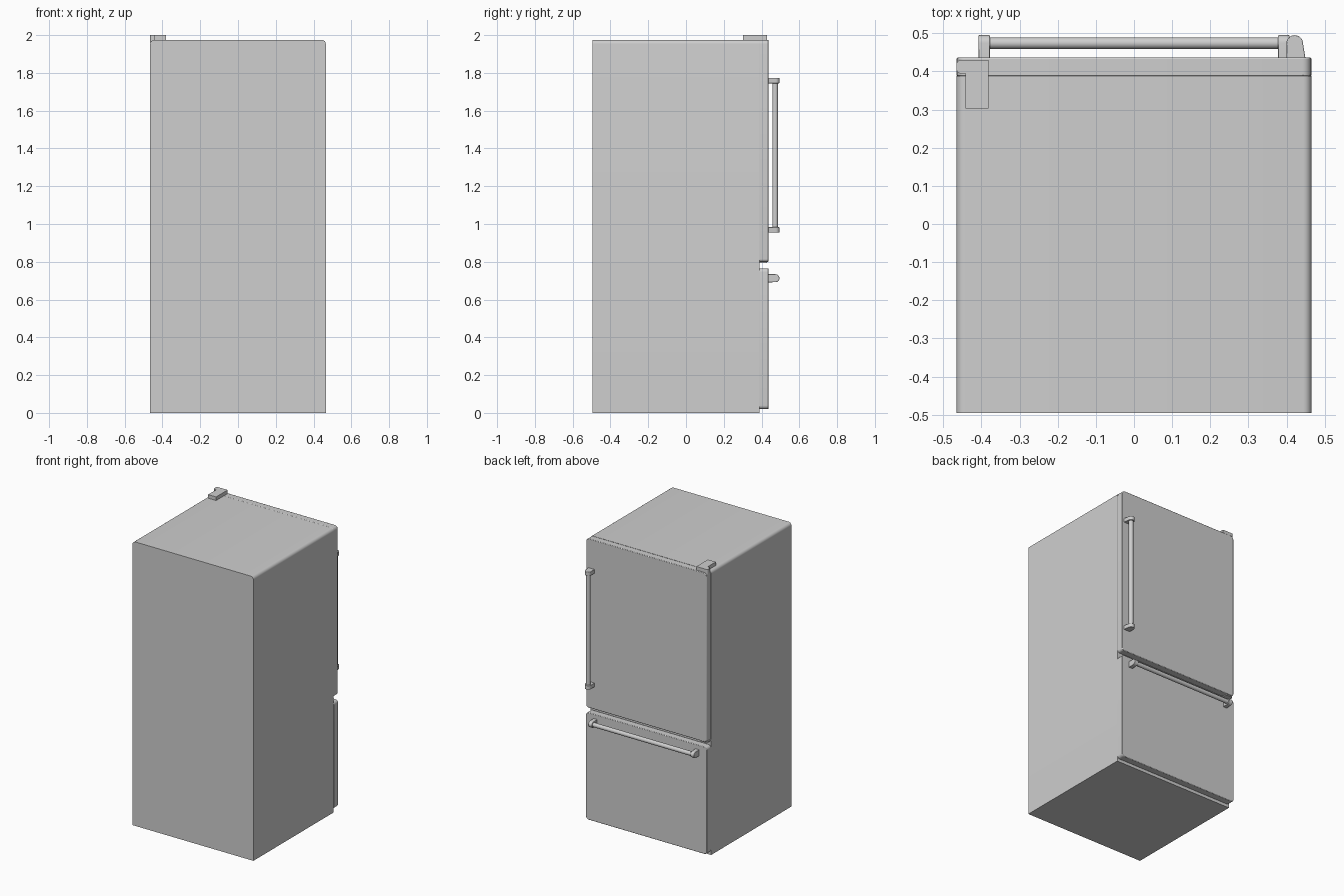
import bpy, bmesh, math
from mathutils import Vector

if "Cube" in bpy.data.objects:
    bpy.data.objects.remove(bpy.data.objects["Cube"])

steel = bpy.data.materials.new("light grey steel")
steel.diffuse_color = (0.62, 0.62, 0.62, 1)
steel.use_nodes = True
steel.node_tree.nodes["Principled BSDF"].inputs["Base Color"].default_value = steel.diffuse_color


def rounded(x0, x1, z0, z1, radii, n=6):
    """Outline of a rectangle, radii for corners: low-left, low-right, top-right, top-left."""
    pts = []
    corners = [(x0, z0, 1, 1, 180), (x1, z0, -1, 1, 270), (x1, z1, -1, -1, 0), (x0, z1, 1, -1, 90)]
    for (x, z, sx, sz, a0), r in zip(corners, radii):
        if r == 0:
            pts.append((x, z))
            continue
        for i in range(n + 1):
            a = math.radians(a0 + 90 * i / n)
            pts.append((x + sx * r + r * math.cos(a), z + sz * r + r * math.sin(a)))
    return pts


def prism(name, outline, place, lo, hi, bevel=0):
    """Extrude a 2D outline from lo to hi; place maps (u, v, w) to a point."""
    bm = bmesh.new()
    a = [bm.verts.new(place(u, v, lo)) for u, v in outline]
    b = [bm.verts.new(place(u, v, hi)) for u, v in outline]
    bm.faces.new(a)
    bm.faces.new(b[::-1])
    for i in range(len(a)):
        j = (i + 1) % len(a)
        bm.faces.new((a[i], b[i], b[j], a[j]))
    bmesh.ops.recalc_face_normals(bm, faces=bm.faces)
    mesh = bpy.data.meshes.new(name)
    bm.to_mesh(mesh)
    bm.free()
    ob = bpy.data.objects.new(name, mesh)
    bpy.context.collection.objects.link(ob)
    mesh.materials.append(steel)
    if bevel:
        m = ob.modifiers.new("bevel", 'BEVEL')
        m.width, m.segments, m.limit_method = bevel, 2, 'ANGLE'
        m.angle_limit = math.radians(40)
    bpy.ops.object.select_all(action='DESELECT')
    ob.select_set(True)
    bpy.context.view_layer.objects.active = ob
    bpy.ops.object.shade_smooth_by_angle(angle=math.radians(35))
    return ob


along_x = lambda u, v, w: (w, u, v)
along_y = lambda u, v, w: (u, w, v)
along_z = lambda u, v, w: (u, v, w)

# Cabinet with rounded top edges
prism("cabinet", rounded(-0.465, 0.465, 0, 1.975, (0, 0, 0.022, 0.022)), along_y, -0.495, 0.388)

# Upper door and lower drawer
prism("upper_door", rounded(-0.463, 0.463, 0.80, 1.975, (0.015, 0.015, 0.022, 0.022)),
      along_y, 0.388, 0.436, 0.003)
prism("lower_drawer", rounded(-0.465, 0.465, 0.02, 0.765, (0.02,) * 4),
      along_y, 0.388, 0.436, 0.003)

# Top hinge cover and pivot tab, middle hinge plate
prism("hinge_cover", rounded(-0.442, -0.381, 0.303, 0.43, (0,) * 4), along_z, 1.97, 2.0)
prism("hinge_tab", rounded(-0.465, -0.442, 0.394, 0.43, (0.012, 0, 0, 0.012)), along_z, 1.96, 2.0)
prism("middle_hinge", rounded(-0.463, -0.41, 0.38, 0.43, (0, 0, 0, 0.012)), along_z, 0.793, 0.802)


# Handle bracket side profile: wide foot at the door, round tip
def bracket_outline(c, foot_lo, foot_hi, r):
    tip = 0.495 - r
    pts = [(c - foot_lo, 0.43)]
    for i in range(13):
        a = math.pi - math.pi * i / 12
        pts.append((c + r * math.cos(a), tip + r * math.sin(a)))
    return pts + [(c + foot_hi, 0.43)]


# Vertical door handle
for name, lo, hi in (("upper", 1.745, 1.773), ("lower", 0.955, 0.983)):
    prism("door_handle_bracket_" + name, bracket_outline(0.421, 0.021, 0.029, 0.022),
          along_z, lo, hi, 0.002)
circle = [(math.cos(math.tau * i / 24) * 0.015, math.sin(math.tau * i / 24) * 0.015) for i in range(24)]
prism("door_handle_bar", [(0.421 + u, 0.472 + v) for u, v in circle], along_z, 0.97, 1.76)

# Horizontal drawer handle
for name, s in (("left", -1), ("right", 1)):
    prism("drawer_handle_bracket_" + name, bracket_outline(0.713, 0.022, 0.022, 0.021),
          lambda u, v, w: (w, v, u), min(s * 0.378, s * 0.407), max(s * 0.378, s * 0.407), 0.002)
prism("drawer_handle_bar", [(0.474 + u, 0.713 + v) for u, v in circle], along_x, -0.39, 0.39)
